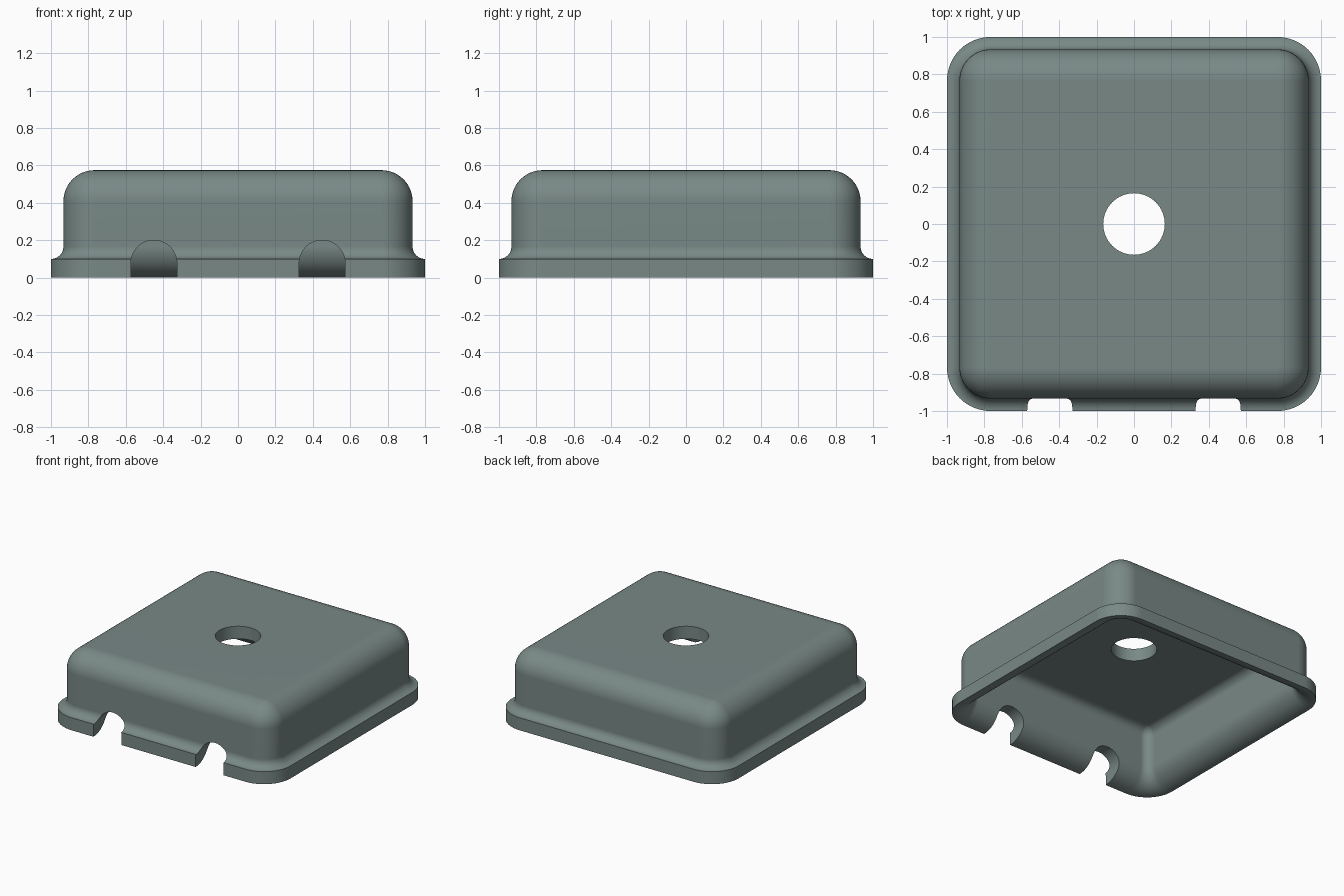
import bpy, bmesh, math
from mathutils import Matrix

old = bpy.data.objects.get("Cube")
if old:
    bpy.data.objects.remove(old, do_unlink=True)

C = 0.7667        # centre of the corner rounding
R = 0.1667        # outer top fillet radius
T = 0.10          # sheet thickness
H = 0.575         # overall height
SEG = 12          # segments per quarter circle

mat = bpy.data.materials.new("slate grey green")
mat.use_nodes = True
colour = (0.19, 0.25, 0.24, 1)
mat.diffuse_color = colour
mat.node_tree.nodes["Principled BSDF"].inputs["Base Color"].default_value = colour


def arc(cx, cz, r, a0, a1):
    """Points (half width, height) along an arc, in degrees."""
    return [(cx + r * math.cos(math.radians(a0 + (a1 - a0) * i / SEG)),
             cz + r * math.sin(math.radians(a0 + (a1 - a0) * i / SEG)))
            for i in range(SEG + 1)]


def new_object(name, bm):
    bmesh.ops.recalc_face_normals(bm, faces=bm.faces)
    mesh = bpy.data.meshes.new(name)
    bm.to_mesh(mesh)
    bm.free()
    ob = bpy.data.objects.new(name, mesh)
    bpy.context.collection.objects.link(ob)
    mesh.materials.append(mat)
    return ob


def ring(bm, half, z):
    """Rounded square whose corners share one centre at every level."""
    r = half - C
    verts = []
    for k, (sx, sy) in enumerate([(1, 1), (-1, 1), (-1, -1), (1, -1)]):
        for i in range(SEG + 1):
            a = math.radians(90 * (k + i / SEG))
            verts.append(bm.verts.new((sx * C + r * math.cos(a),
                                       sy * C + r * math.sin(a), z)))
    return verts


# Section of the cover: inner ceiling, inner wall, flared lip, outer wall, top
section = (arc(C, H - R, R - T, 90, 0)
           + arc(1, R, R, 180, 270)
           + arc(1, R, R - T, 270, 180)
           + arc(C, H - R, R, 0, 90))

bm = bmesh.new()
rings = [ring(bm, h, z) for h, z in section]
for a, b in zip(rings, rings[1:]):
    n = len(a)
    for i in range(n):
        j = (i + 1) % n
        bm.faces.new((a[i], a[j], b[j], b[i]))
bm.faces.new(rings[0])
bm.faces.new(rings[-1])
bmesh.ops.remove_doubles(bm, verts=bm.verts, dist=1e-5)
bmesh.ops.dissolve_degenerate(bm, edges=bm.edges, dist=1e-6)
cover = new_object("cover", bm)

# Round hole through the top
bm = bmesh.new()
bmesh.ops.create_cone(bm, cap_ends=True, segments=64, radius1=0.1645, radius2=0.1645,
                      depth=0.4, matrix=Matrix.Translation((0, 0, H)))
cutters = [new_object("hole_cutter", bm)]

# Arched cable notches in the front wall
for x, side in ((-0.45, "right"), (0.45, "left")):
    r, zc = 0.123, 0.077
    outline = [(x + r, -0.1)] + [(x + r * math.cos(math.pi * i / 32), zc + r * math.sin(math.pi * i / 32))
                                 for i in range(33)] + [(x - r, -0.1)]
    bm = bmesh.new()
    face = bm.faces.new([bm.verts.new((px, -1.2, pz)) for px, pz in outline])
    out = bmesh.ops.extrude_face_region(bm, geom=[face])
    bmesh.ops.translate(bm, vec=(0, 0.6, 0),
                        verts=[v for v in out["geom"] if isinstance(v, bmesh.types.BMVert)])
    cutters.append(new_object(side + "_notch_cutter", bm))

for cutter in cutters:
    cutter.hide_render = True
    mod = cover.modifiers.new(cutter.name, "BOOLEAN")
    mod.operation, mod.solver, mod.object = "DIFFERENCE", "EXACT", cutter

# Bake the cuts, then drop the cutters
bpy.context.view_layer.update()
baked = bpy.data.meshes.new_from_object(cover.evaluated_get(bpy.context.evaluated_depsgraph_get()))
cover.modifiers.clear()
cover.data = baked
for cutter in cutters:
    bpy.data.objects.remove(cutter, do_unlink=True)

# Smooth fillets with sharp rims
bpy.ops.object.select_all(action="DESELECT")
cover.select_set(True)
bpy.context.view_layer.objects.active = cover
bpy.ops.object.shade_smooth_by_angle(angle=math.radians(30))
weighted = cover.modifiers.new("even_shading", "WEIGHTED_NORMAL")
weighted.keep_sharp = True
